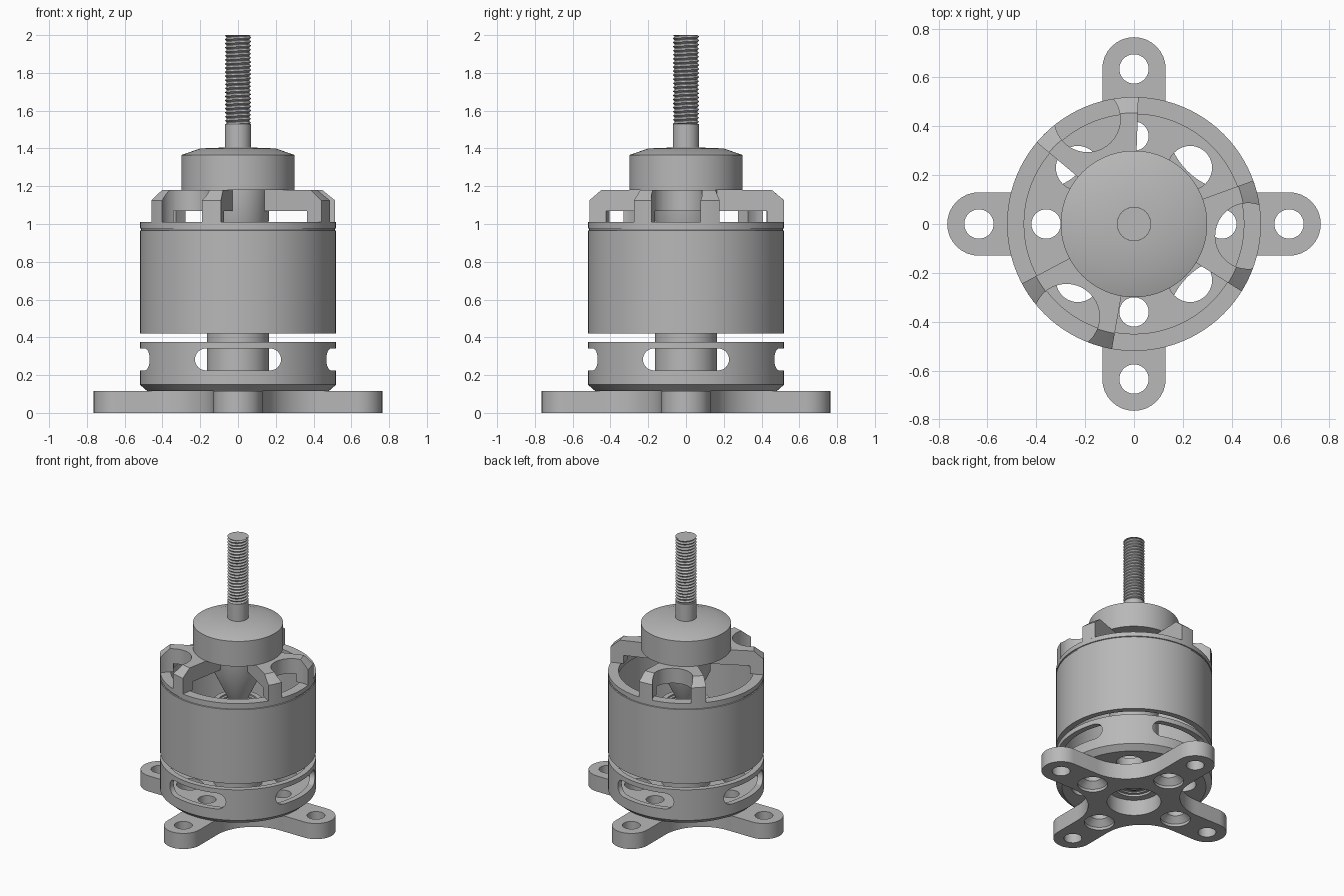
import bpy, bmesh
from math import pi, sin, cos, radians
from mathutils import Matrix, Vector

if "Cube" in bpy.data.objects:
    bpy.data.objects.remove(bpy.data.objects["Cube"])

metal = bpy.data.materials.new("grey_metal")
metal.use_nodes = True
GREY = (0.48, 0.48, 0.48, 1)
metal.diffuse_color = GREY
metal.node_tree.nodes["Principled BSDF"].inputs["Base Color"].default_value = GREY


def finish(name, bm):
    bmesh.ops.remove_doubles(bm, verts=bm.verts, dist=1e-5)
    bmesh.ops.recalc_face_normals(bm, faces=bm.faces)
    mesh = bpy.data.meshes.new(name)
    bm.to_mesh(mesh)
    bm.free()
    mesh.materials.append(metal)
    ob = bpy.data.objects.new(name, mesh)
    bpy.context.collection.objects.link(ob)
    return ob


def lathe(name, section, start=0, sweep=360, steps=96):
    """Turn a closed (radius, z) section about z, fully or over a sector."""
    bm = bmesh.new()
    full = sweep == 360
    rings = []
    for i in range(steps if full else steps + 1):
        a = radians(start + sweep * i / steps)
        rings.append([bm.verts.new((r * cos(a), r * sin(a), z)) for r, z in section])
    n = len(section)
    for i in range(steps):
        p, q = rings[i], rings[(i + 1) % len(rings)]
        for j in range(n):
            k = (j + 1) % n
            if section[j][0] or section[k][0]:
                bm.faces.new((p[j], q[j], q[k], p[k]))
    if not full:
        bm.faces.new(rings[0])
        bm.faces.new(rings[-1])
    return finish(name, bm)


def prism(name, outline, z0, z1, matrix=Matrix()):
    bm = bmesh.new()
    face = bm.faces.new([bm.verts.new((x, y, z0)) for x, y in outline])
    ext = bmesh.ops.extrude_face_region(bm, geom=[face])
    top = [v for v in ext["geom"] if isinstance(v, bmesh.types.BMVert)]
    bmesh.ops.translate(bm, verts=top, vec=(0, 0, z1 - z0))
    bm.transform(matrix)
    return finish(name, bm)


def arc(cx, cy, r, a0, a1, n=16):
    return [(cx + r * cos(radians(a0 + (a1 - a0) * i / n)),
             cy + r * sin(radians(a0 + (a1 - a0) * i / n))) for i in range(n + 1)]


def disc_cutter(x, y, r, z0, z1):
    return prism("cutter", arc(x, y, r, 0, 360, 40)[:-1], z0, z1)


def cut(ob, cutters):
    for c in cutters:
        c.hide_render = True
        mod = ob.modifiers.new("cut", "BOOLEAN")
        mod.operation, mod.solver, mod.object = "DIFFERENCE", "EXACT", c
    bpy.context.view_layer.update()
    graph = bpy.context.evaluated_depsgraph_get()
    baked = bpy.data.meshes.new_from_object(ob.evaluated_get(graph))
    ob.modifiers.clear()
    ob.data = baked
    for c in cutters:
        bpy.data.objects.remove(c)


def polar(r, deg):
    return r * cos(radians(deg)), r * sin(radians(deg))


parts = []

# Cross-shaped mounting plate: round arm ends joined by concave fillets
ARM, REACH, FILLET, PLATE = 0.13, 0.635, 0.3, 0.115
outline = []
for k in range(4):
    c = ARM + FILLET
    quarter = arc(REACH, 0, ARM, -90, 90) + arc(c, c, FILLET, 270, 180)
    turn = Matrix.Rotation(k * pi / 2, 2)
    outline += [tuple(turn @ Vector(p)) for p in quarter]
clean = [p for i, p in enumerate(outline)
         if (Vector(p) - Vector(outline[i - 1])).length > 1e-4]
mount = prism("mounting_cross", clean, 0, PLATE)
cutters = [disc_cutter(0, 0, 0.18, -0.1, 0.2)]
for k in range(4):
    cutters.append(disc_cutter(*polar(REACH, 90 * k), 0.06, -0.1, 0.2))
    sink = lathe("cutter", [(0, -0.02), (0.1, -0.02), (0.1, 0.02), (0.06, 0.06),
                            (0.06, 0.2), (0, 0.2)], steps=40)
    sink.location = (*polar(0.36, 90 * k), 0)
    cutters.append(sink)
cut(mount, cutters)
parts.append(mount)

# Base cup with floor holes and four side slots
base = lathe("base_cup", [(0.14, PLATE), (0.48, PLATE), (0.52, 0.15), (0.52, 0.375),
                          (0.48, 0.375), (0.48, 0.2), (0.14, 0.2)])
slot = arc(0.17, 0.283, 0.058, -90, 90) + arc(-0.17, 0.283, 0.058, 90, 270)
cutters = []
for k in range(4):
    cutters.append(disc_cutter(*polar(0.36, 90 * k), 0.06, 0, 0.22))
    cutters.append(disc_cutter(*polar(0.325, 90 * k + 45), 0.09, 0, 0.22))
for k in range(2):
    m = Matrix.Rotation(k * pi / 2, 4, "Z") @ Matrix.Rotation(pi / 2, 4, "X")
    cutters.append(prism("cutter", slot, -0.7, 0.7, m))
cut(base, cutters)
parts.append(base)

# Central bearing tube, its bearings, and the shaft
parts.append(lathe("bearing_tube", [(0.13, PLATE), (0.165, PLATE), (0.165, 0.79), (0.13, 0.79)]))
for name, z in (("lower_bearing", 0.13), ("upper_bearing", 0.7)):
    parts.append(lathe(name, [(0.05, z), (0.08, z), (0.08, z + 0.01), (0.11, z + 0.01),
                              (0.11, z), (0.131, z), (0.131, z + 0.08), (0.11, z + 0.08),
                              (0.11, z + 0.07), (0.08, z + 0.07), (0.08, z + 0.08),
                              (0.05, z + 0.08)]))
parts.append(lathe("shaft", [(0, 0.12), (0.055, 0.12), (0.055, 1.1), (0, 1.1)], steps=48))

# Hollow bell with a fine groove below its top ring
parts.append(lathe("bell", [(0.48, 0.42), (0.52, 0.42), (0.52, 0.965), (0.514, 0.967),
                            (0.514, 0.975), (0.52, 0.977), (0.52, 1.01), (0.45, 1.01),
                            (0.45, 0.965), (0.48, 0.965)]))

# Hub with a cone that narrows down to the bearing
parts.append(lathe("hub", [(0, 0.8), (0.06, 0.8), (0.165, 1.02), (0.165, 1.18), (0, 1.18)]))

# Three forked spokes with round pockets and chamfered feet
for k in range(3):
    mid = 114 + 120 * k
    spoke = lathe("spoke_%d" % (k + 1),
                  [(0.1, 1.07), (0.43, 1.07), (0.43, 1.009), (0.52, 1.009),
                   (0.52, 1.125), (0.455, 1.18), (0.1, 1.18)], mid - 26, 52, 16)
    cut(spoke, [disc_cutter(*polar(0.47, mid), 0.135, 0.9, 1.3)])
    parts.append(spoke)

# Clamping cap and its plain stud
parts.append(lathe("cap", [(0, 1.18), (0.3, 1.18), (0.3, 1.365), (0.2, 1.4), (0.07, 1.405),
                           (0.07, 1.53), (0, 1.53)]))

# Helical thread on the stud
PITCH, LOW, HIGH, SIDES = 0.0215, 1.525, 2.0, 32
bm = bmesh.new()
rows = []
for i in range(-2, int(2 * (HIGH - LOW) / PITCH) + 2):
    r = 0.07 if i % 2 else 0.058
    row = []
    for j in range(SIDES + 1):
        z = min(max(LOW + PITCH * (i / 2 + j / SIDES), LOW), HIGH)
        row.append(bm.verts.new((*polar(r, 360 * j / SIDES), z)))
    rows.append(row)
for p, q in zip(rows, rows[1:]):
    for j in range(SIDES):
        bm.faces.new((p[j], p[j + 1], q[j + 1], q[j]))
parts.append(finish("thread", bm))
parts.append(lathe("thread_core", [(0, 1.5), (0.06, 1.5), (0.06, HIGH), (0, HIGH)], steps=SIDES))

# Smooth curved walls, keep machined edges crisp
bpy.ops.object.select_all(action="DESELECT")
for ob in parts:
    ob.select_set(True)
bpy.context.view_layer.objects.active = parts[0]
bpy.ops.object.shade_smooth_by_angle(angle=radians(30))
